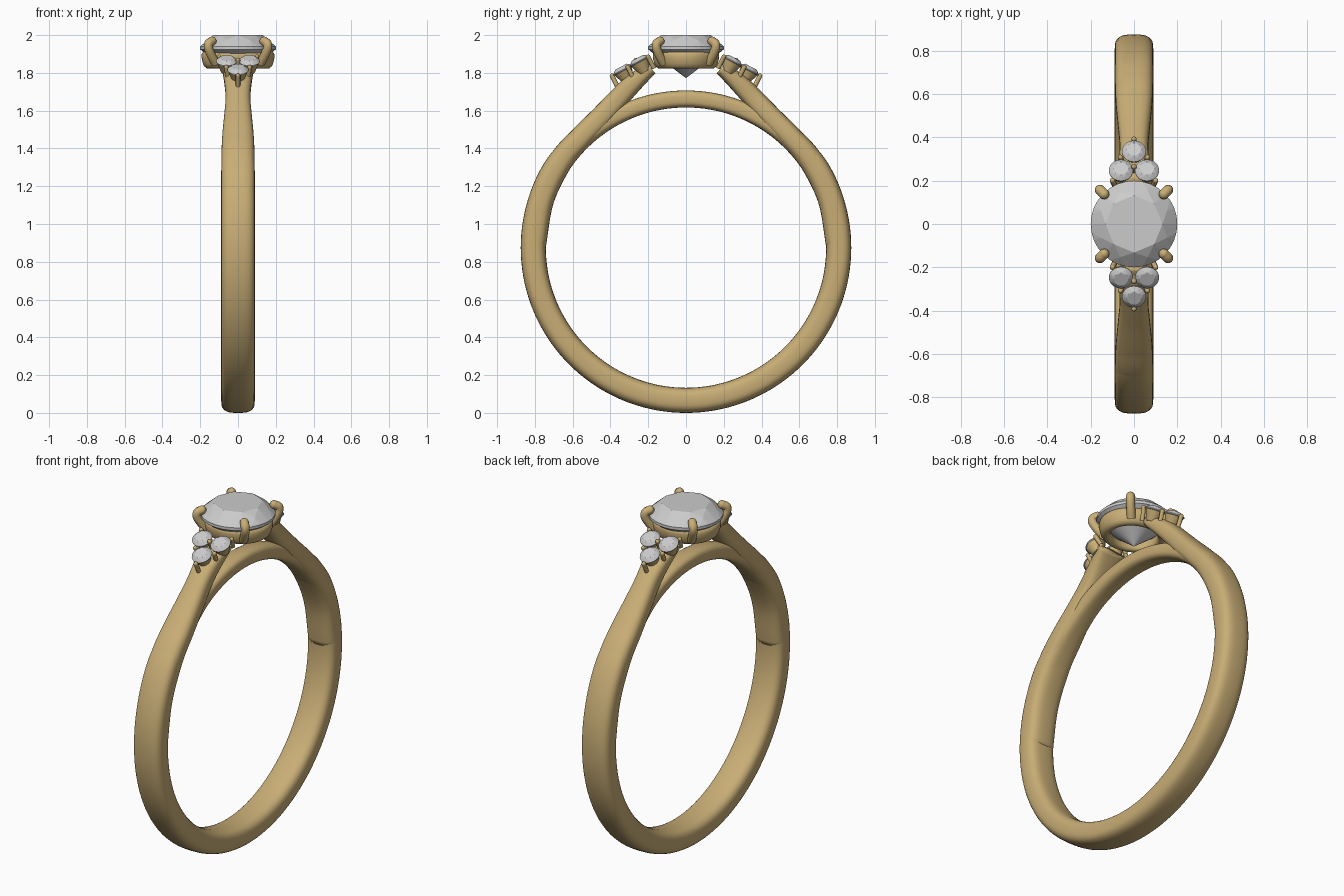
import bpy, bmesh, math
from mathutils import Vector, Matrix

if "Cube" in bpy.data.objects:
    bpy.data.objects.remove(bpy.data.objects["Cube"])

gold = bpy.data.materials.new("gold")
gold.diffuse_color = (0.58, 0.42, 0.18, 1)
gold.use_nodes = True
gold.node_tree.nodes["Principled BSDF"].inputs["Base Color"].default_value = gold.diffuse_color


def finish(name, bm, mat=None, smooth=True, matrix=None):
    bmesh.ops.recalc_face_normals(bm, faces=bm.faces)
    me = bpy.data.meshes.new(name)
    bm.to_mesh(me)
    bm.free()
    for p in me.polygons:
        p.use_smooth = smooth
    ob = bpy.data.objects.new(name, me)
    bpy.context.collection.objects.link(ob)
    if matrix:
        ob.matrix_world = matrix
    if mat:
        me.materials.append(mat)
    return ob


def spline(pts, n):
    # Catmull-Rom resampling of tuples of any length
    pts = [Vector(p) for p in pts]
    ext = [2 * pts[0] - pts[1]] + pts + [2 * pts[-1] - pts[-2]]
    out = []
    for i in range(1, len(ext) - 2):
        a, b, c, d = ext[i - 1:i + 3]
        for k in range(n):
            t = k / n
            out.append(0.5 * (2 * b + (c - a) * t + (2 * a - 5 * b + 4 * c - d) * t * t
                              + (3 * b - a - 3 * c + d) * t ** 3))
    return out + [pts[-1]]


def sweep(name, stations, closed, power=3.0, seg=32):
    # stations: (y, z, half width in x, half thickness), swept in the YZ plane
    bm = bmesh.new()
    n = len(stations)
    rings = []
    for i, (y, z, hw, ht) in enumerate(stations):
        a = stations[(i - 1) % n if closed else max(i - 1, 0)]
        b = stations[(i + 1) % n if closed else min(i + 1, n - 1)]
        t = Vector((b[0] - a[0], b[1] - a[1])).normalized()
        ring = []
        for k in range(seg):
            q = 2 * math.pi * k / seg
            c, s = math.cos(q), math.sin(q)
            u = math.copysign(abs(c) ** (2 / power), c) * hw
            v = math.copysign(abs(s) ** (2 / power), s) * ht
            ring.append(bm.verts.new((u, y + t.y * v, z - t.x * v)))
        rings.append(ring)
    for i in range(n if closed else n - 1):
        r, r2 = rings[i], rings[(i + 1) % n]
        for k in range(seg):
            j = (k + 1) % seg
            bm.faces.new((r[k], r[j], r2[j], r2[k]))
    if not closed:
        bm.faces.new(rings[0])
        bm.faces.new(rings[-1])
    return finish(name, bm, gold)


def gem(name, r, table_r, crown, pavilion, matrix, sides=32):
    # brilliant cut as the hull of table, crown, girdle and culet
    bm = bmesh.new()

    def ring(rad, z, n, off=0):
        for k in range(n):
            a = 2 * math.pi * (k + off) / n
            bm.verts.new((rad * math.cos(a), rad * math.sin(a), z))
    ring(table_r, crown, 8)
    ring(table_r + (r - table_r) * 0.5, crown * 0.62, 8, 0.5)
    ring(r, 0.04 * r, sides)
    ring(r, -0.04 * r, sides)
    bm.verts.new((0, 0, -pavilion))
    bmesh.ops.convex_hull(bm, input=bm.verts[:])
    return finish(name, bm, None, False, matrix)


def tube(name, pts, rad):
    # rounded wire prong
    cu = bpy.data.curves.new(name, 'CURVE')
    cu.dimensions = '3D'
    cu.bevel_depth = rad
    cu.bevel_resolution = 4
    sp = cu.splines.new('POLY')
    path = spline(pts, 6)
    sp.points.add(len(path) - 1)
    for p, v in zip(sp.points, path):
        p.co = (*v, 1)
    cu.materials.append(gold)
    ob = bpy.data.objects.new(name, cu)
    bpy.context.collection.objects.link(ob)
    ball(name + "_tip", pts[-1], rad)


def ball(name, loc, rad):
    bm = bmesh.new()
    bmesh.ops.create_uvsphere(bm, u_segments=16, v_segments=10, radius=rad)
    finish(name, bm, gold, True, Matrix.Translation(loc))


# band: full loop, thinner and narrower under the head
CZ, RI = 0.875, 0.742
band = []
for i in range(144):
    a = 2 * math.pi * i / 144
    off = math.degrees(min(a, 2 * math.pi - a))
    f = max(0, min(1, (off - 22) / 40))
    f = f * f * (3 - 2 * f)
    t = 0.09 + 0.043 * f
    rad = RI + t / 2
    band.append((rad * math.sin(a), CZ + rad * math.cos(a), 0.058 + 0.031 * f, t / 2))
sweep("band", band, True)

# shoulders rising from the band to the head
path = [(.8075, .88, .088, .065), (.763, 1.13, .089, .065), (.662, 1.335, .088, .064),
        (.555, 1.458, .084, .061), (.45, 1.565, .074, .059), (.36, 1.662, .066, .055),
        (.28, 1.745, .072, .05), (.185, 1.825, .085, .035)]
for s, side in ((1, "back"), (-1, "front")):
    sweep(side + "_shoulder", [(s * p[0], p[1], p[2], p[3]) for p in spline(path, 8)], False, 2.8)

    # cluster of three small tilted stones in cups
    tilt = Matrix.Rotation(-s * math.radians(28), 4, 'X')
    for i, (x, y, z) in enumerate(((-.06, .247, 1.862), (.06, .247, 1.862), (0, .335, 1.815))):
        m = Matrix.Translation((x, s * y, z)) @ tilt
        gem(f"{side}_small_stone_{i}", .056, .034, .02, .04, m, 20)
        bm = bmesh.new()
        bmesh.ops.create_cone(bm, cap_ends=True, segments=24, radius1=.03, radius2=.052, depth=.06)
        cup = finish(f"{side}_cup_{i}", bm, gold, False, m @ Matrix.Translation((0, 0, -.034)))
    for i, (x, y, z) in enumerate(((0, .392, 1.785), (-.1, .2, 1.885), (.1, .2, 1.885),
                                   (0, .265, 1.868), (-.062, .308, 1.83), (.062, .308, 1.83))):
        tube(f"{side}_bead_prong_{i}", [(x * .85, s * (y - .03), z - .06), (x, s * y, z)], .012)

# basket ring under the main stone, slightly oval
bm = bmesh.new()
rings = []
for i in range(64):
    a = 2 * math.pi * i / 64
    ring = []
    for k in range(16):
        q = 2 * math.pi * k / 16
        c, s = math.cos(q), math.sin(q)
        u = math.copysign(abs(c) ** .8, c) * .028
        w = math.copysign(abs(s) ** .8, s) * .046
        flare = w * .2
        ring.append(bm.verts.new(((.163 + u + flare) * math.cos(a),
                                  (.145 + u + flare) * math.sin(a), 1.868 + w)))
    rings.append(ring)
for i in range(64):
    r, r2 = rings[i], rings[(i + 1) % 64]
    for k in range(16):
        j = (k + 1) % 16
        bm.faces.new((r[k], r[j], r2[j], r2[k]))
finish("basket_ring", bm, gold)

# main stone and its four claws
gem("main_stone", .2, .132, .068, .16, Matrix.Translation((0, 0, 1.932)))
for sx in (-1, 1):
    for sy in (-1, 1):
        prof = ((.118, 1.85), (.14, 1.89), (.156, 1.93), (.155, 1.955), (.138, 1.968))
        tube(f"claw_{sx}_{sy}", [(sx * p, sy * p, z) for p, z in prof], .024)
